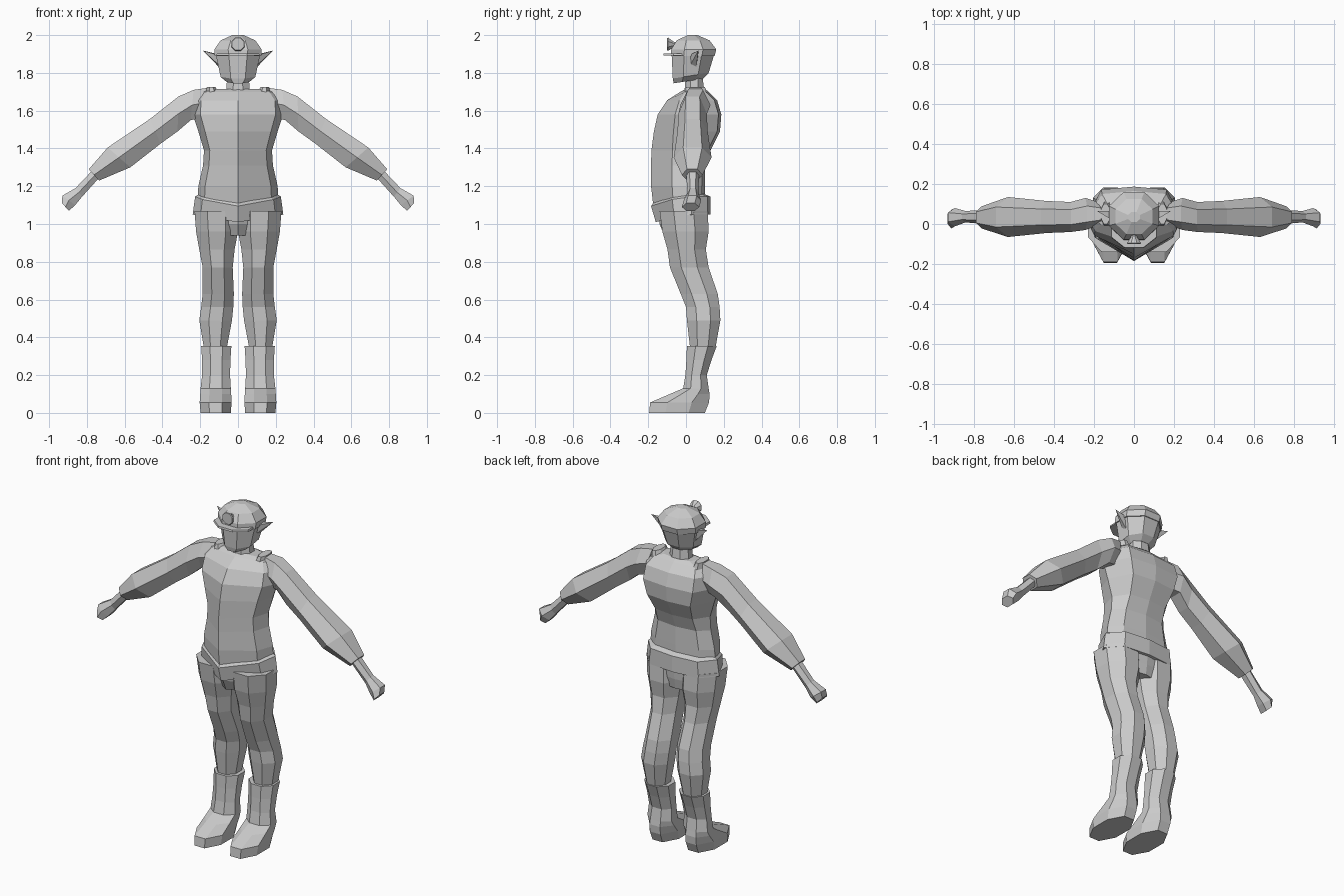
import bpy, bmesh, math
from mathutils import Vector

grey = bpy.data.materials.new("light_grey")
grey.diffuse_color = (0.6, 0.6, 0.6, 1)


def make(name, bm, mirror=False):
    bmesh.ops.recalc_face_normals(bm, faces=bm.faces)
    mesh = bpy.data.meshes.new(name)
    bm.to_mesh(mesh)
    bm.free()
    mesh.materials.append(grey)
    ob = bpy.data.objects.new(name, mesh)
    bpy.context.collection.objects.link(ob)
    if mirror:
        ob.modifiers.new("mirror", 'MIRROR').use_mirror_merge = False
    return ob


def loft(name, rings, mirror=False):
    """Skin a list of equal rings and close both ends."""
    bm = bmesh.new()
    vs = [[bm.verts.new(p) for p in r] for r in rings]
    n = len(vs[0])
    for a, b in zip(vs, vs[1:]):
        for i in range(n):
            j = (i + 1) % n
            bm.faces.new((a[i], a[j], b[j], b[i]))
    bm.faces.new(vs[0])
    bm.faces.new(vs[-1])
    return make(name, bm, mirror)


def ring(c, u, v, n=8, turn=0.5):
    """Polygon around c whose flat-to-flat half sizes are u and v."""
    c, u, v = Vector(c), Vector(u), Vector(v)
    step = 2 * math.pi / n
    k = 1 / math.cos(step / 2) if turn else 1
    return [c + k * (u * math.cos(step * (i + turn)) + v * math.sin(step * (i + turn)))
            for i in range(n)]


def level(z, x0, x1, y0, y1, tilt=0):
    """Horizontal octagon filling a box; tilt raises the back."""
    return ring(((x0 + x1) / 2, (y0 + y1) / 2, z), ((x1 - x0) / 2, 0, 0),
                (0, (y1 - y0) / 2, tilt))


def body(z, w, f, b, drop=0):
    """Torso section with a ridge down the middle of the front."""
    half = [(.83 * w, f * .45 + .01, z - drop * .3), (w, .03, z), (.68 * w, b - .015, z)]
    return ([(0, f, z - drop)] + half + [(0, b, z)]
            + [(-x, y, h) for x, y, h in reversed(half)])


def sleeve(top, bottom, y0, y1):
    """Six-sided arm section between two points in the xz plane."""
    (tx, tz), (bx, bz) = top, bottom
    ym = (y0 + y1) / 2
    s = 1 / .866
    return ring(((tx + bx) / 2, ym, (tz + bz) / 2), (0, (y1 - y0) / 2, 0),
                ((tx - bx) / 2 * s, 0, (tz - bz) / 2 * s), 6, 0)


# Jacket and its hem band
loft("jacket", [body(*r) for r in [
    (1.10, .215, -.17, .10, .03), (1.20, .21, -.185, .10), (1.31, .185, -.185, .10),
    (1.39, .18, -.183, .13), (1.49, .21, -.17, .18), (1.58, .24, -.15, .187),
    (1.655, .235, -.10, .165), (1.70, .20, -.03, .12), (1.715, .12, .0, .10)]])
loft("jacket_hem", [body(*r) for r in [
    (1.05, .24, -.16, .13, .04), (1.145, .227, -.185, .13, .05), (1.16, .205, -.175, .095, .05)]])

# Trousers
loft("pelvis", [body(*r) for r in [
    (.94, .13, -.115, .10), (1.0, .19, -.14, .11), (1.08, .22, -.15, .115)]])
loft("trouser_leg", [level(*r) for r in [
    (1.07, .0, .23, -.14, .115), (.96, .0, .222, -.125, .12), (.865, .018, .205, -.098, .105),
    (.77, .028, .187, -.085, .12), (.63, .022, .187, -.028, .168), (.56, .025, .195, .0, .178),
    (.49, .032, .205, .005, .182), (.34, .06, .18, .022, .155)]], True)

# Boots
loft("boot", [level(*r) for r in [
    (.355, .035, .195, .005, .163), (.28, .04, .19, .002, .135), (.20, .042, .19, -.003, .11),
    (.13, .038, .198, -.015, .12), (.10, .036, .20, -.085, .125), (.055, .034, .203, -.19, .122),
    (0, .038, .198, -.195, .10)]], True)

# Sleeves and hands
loft("sleeve", [sleeve(*r) for r in [
    ((.165, 1.72), (.20, 1.56), -.01, .11), ((.235, 1.71), (.25, 1.55), -.03, .13),
    ((.315, 1.675), (.32, 1.49), -.04, .11), ((.465, 1.557), (.41, 1.425), -.045, .115),
    ((.69, 1.405), (.57, 1.30), -.065, .135), ((.79, 1.29), (.735, 1.23), -.022, .088)]], True)
loft("hand", [sleeve(*r) for r in [
    ((.765, 1.29), (.73, 1.25), .0, .07), ((.86, 1.19), (.825, 1.145), .008, .065),
    ((.93, 1.15), (.862, 1.10), -.012, .08), ((.932, 1.11), (.895, 1.07), -.022, .07)]], True)

# Neck and face
loft("neck", [level(1.68, -.065, .065, -.01, .10), level(1.80, -.055, .055, .0, .085)])
loft("head", [level(*r) for r in [
    (1.757, -.06, .06, -.065, .09, .012), (1.785, -.092, .092, -.07, .12, .015),
    (1.90, -.118, .118, -.076, .15)]])

# Cap with visor
loft("cap", [level(*r) for r in [
    (1.89, -.123, .123, -.08, .152), (1.925, -.125, .125, -.078, .16),
    (1.972, -.092, .092, -.05, .125), (2.0, -.03, .03, .01, .06)]])
loft("visor", [level(1.892, -.115, .115, -.12, .06), level(1.903, -.112, .112, -.118, .06)])

# Headlamp, a cone widening towards the front
loft("headlamp", [ring((0, y, z), (r, 0, 0), (0, 0, r)) for y, z, r in [
    (-.035, 1.95, .012), (-.065, 1.95, .015), (-.095, 1.952, .035), (-.10, 1.952, .032)]])

# Pointed ears
bm = bmesh.new()
tip = bm.verts.new((.185, .065, 1.918))
base = [bm.verts.new(p) for p in [(.11, .02, 1.895), (.11, .065, 1.90),
                                  (.10, .055, 1.83), (.105, .025, 1.845)]]
bm.faces.new(base)
for i in range(4):
    bm.faces.new((base[i], base[(i + 1) % 4], tip))
make("ear", bm, True)

# Raised collar flaps on the shoulders
loft("collar_flap", [level(1.69, .10, .17, -.01, .11), level(1.726, .12, .165, .0, .10)], True)
